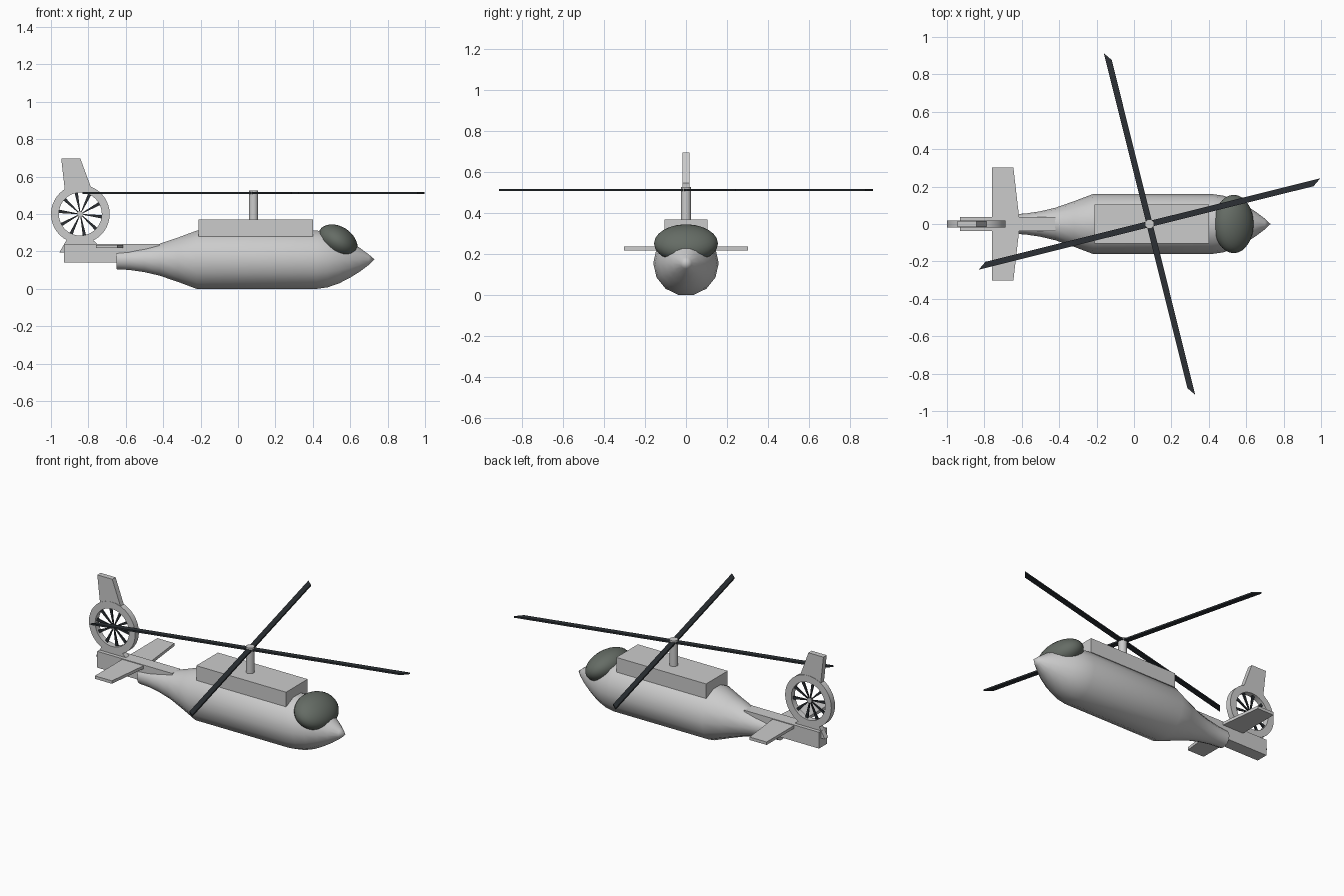
import bpy, bmesh
from math import sin, cos, pi, radians
from mathutils import Matrix

if "Cube" in bpy.data.objects:
    bpy.data.objects.remove(bpy.data.objects["Cube"])


def material(name, col):
    m = bpy.data.materials.new(name)
    m.diffuse_color = (*col, 1)
    m.use_nodes = True
    m.node_tree.nodes["Principled BSDF"].inputs["Base Color"].default_value = m.diffuse_color
    return m


dark = material("dark_blade", (0.025, 0.03, 0.035))
glass = material("canopy_glass", (0.13, 0.15, 0.13))


def finish(name, bm, mat=None, smooth=None):
    bmesh.ops.recalc_face_normals(bm, faces=bm.faces)
    me = bpy.data.meshes.new(name)
    bm.to_mesh(me)
    bm.free()
    ob = bpy.data.objects.new(name, me)
    bpy.context.collection.objects.link(ob)
    if mat:
        me.materials.append(mat)
    if smooth:
        bpy.ops.object.select_all(action='DESELECT')
        ob.select_set(True)
        bpy.context.view_layer.objects.active = ob
        bpy.ops.object.shade_smooth_by_angle(angle=radians(smooth))
    return ob


def add_prism(bm, pts, lo, hi, to3d, mtx=Matrix()):
    """Extrude a 2D outline between two depths."""
    a = [bm.verts.new(mtx @ to3d_vec(to3d, p, lo)) for p in pts]
    b = [bm.verts.new(mtx @ to3d_vec(to3d, p, hi)) for p in pts]
    n = len(pts)
    bm.faces.new(a)
    bm.faces.new(b[::-1])
    for i in range(n):
        bm.faces.new((a[i], a[(i + 1) % n], b[(i + 1) % n], b[i]))


def to3d_vec(plane, p, d):
    v = (p[0], p[1], d) if plane == 'XY' else (p[0], d, p[1])
    return Matrix.Translation(v).to_translation()


def prism(name, pts, lo, hi, plane, mat=None):
    bm = bmesh.new()
    add_prism(bm, pts, lo, hi, plane)
    return finish(name, bm, mat)


def rect(x0, x1, y0, y1):
    return [(x0, y0), (x1, y0), (x1, y1), (x0, y1)]


# Fuselage: 14-sided lathe along x
profile = [(-.65, .052), (-.58, .056), (-.50, .068), (-.42, .087), (-.32, .122),
           (-.22, .16), (.42, .16), (.48, .151), (.54, .13), (.60, .098),
           (.65, .066), (.70, .028)]
bm = bmesh.new()
N = 14
rings = [[bm.verts.new((x, r * cos(2 * pi * k / N), .156 + r * sin(2 * pi * k / N)))
          for k in range(N)] for x, r in profile]
for a, b in zip(rings, rings[1:]):
    for k in range(N):
        bm.faces.new((a[k], a[(k + 1) % N], b[(k + 1) % N], b[k]))
tip = bm.verts.new((.73, 0, .158))
for k in range(N):
    bm.faces.new((rings[-1][k], rings[-1][(k + 1) % N], tip))
bm.faces.new(rings[0])
finish("fuselage", bm, smooth=40)

# Canopy: pitched ellipsoid sunk into the nose
bm = bmesh.new()
bmesh.ops.create_uvsphere(bm, u_segments=32, v_segments=16, radius=1,
                          matrix=Matrix.Translation((.533, 0, .252)) @
                          Matrix.Rotation(radians(33), 4, 'Y') @
                          Matrix.Diagonal((.115, .156, .082, 1)))
finish("canopy", bm, glass, 60)

# Engine housing and tail boom
prism("engine_housing", rect(-.21, .40, .28, .37), -.105, .105, 'XZ')
prism("tail_boom", rect(-.93, -.42, .14, .24), -.038, .038, 'XZ')

# Rotor mast
bm = bmesh.new()
bmesh.ops.create_cone(bm, cap_ends=True, segments=16, radius1=.025, radius2=.025,
                      depth=.16, matrix=Matrix.Translation((.083, 0, .447)))
finish("rotor_mast", bm, smooth=40)

# Main rotor: four blades with slanted tips
bm = bmesh.new()
blade = [(0, -.016), (.90, -.016), (.945, .016), (0, .016)]
for k in range(4):
    m = Matrix.Translation((.083, 0, .512)) @ Matrix.Rotation(radians(14 + 90 * k), 4, 'Z')
    add_prism(bm, blade, -.005, .005, 'XY', m)
finish("main_rotor_blades", bm, dark)

# Horizontal stabiliser
prism("stabiliser", [(-.76, -.303), (-.645, -.303), (-.61, 0), (-.645, .303), (-.76, .303)],
      .218, .236, 'XY')

# Shrouded tail fan ring
CX, CZ, S = -.843, .4, 40
bm = bmesh.new()
loops = [[bm.verts.new((CX + r * cos(2 * pi * k / S), y, CZ + r * sin(2 * pi * k / S)))
          for k in range(S)]
         for r, y in ((.157, -.018), (.157, .018), (.115, .018), (.115, -.018))]
for i in range(4):
    a, b = loops[i], loops[(i + 1) % 4]
    for k in range(S):
        bm.faces.new((a[k], a[(k + 1) % S], b[(k + 1) % S], b[k]))
finish("tail_fan_ring", bm, smooth=40)

# Tail fan blades and hub
bm = bmesh.new()
fan = [(.012, -.002), (.117, -.009), (.117, .009), (.012, .002)]
for k in range(10):
    m = Matrix.Translation((CX, 0, CZ)) @ Matrix.Rotation(2 * pi * (k + .2) / 10, 4, 'Y')
    add_prism(bm, fan, -.004, .004, 'XZ', m)
finish("tail_fan_blades", bm, dark)
bm = bmesh.new()
bmesh.ops.create_cone(bm, cap_ends=True, segments=16, radius1=.016, radius2=.016, depth=.016,
                      matrix=Matrix.Translation((CX, 0, CZ)) @ Matrix.Rotation(pi / 2, 4, 'X'))
finish("tail_fan_hub", bm, smooth=40)

# Fin above the ring and pylon foot below it
prism("tail_fin", [(-.945, .697), (-.843, .697), (-.785, .54), (-.843, .55), (-.925, .52)],
      -.016, .016, 'XZ')
prism("fin_foot", [(-.955, .195), (-.70, .195), (-.78, .265), (-.915, .265)],
      -.016, .016, 'XZ')
